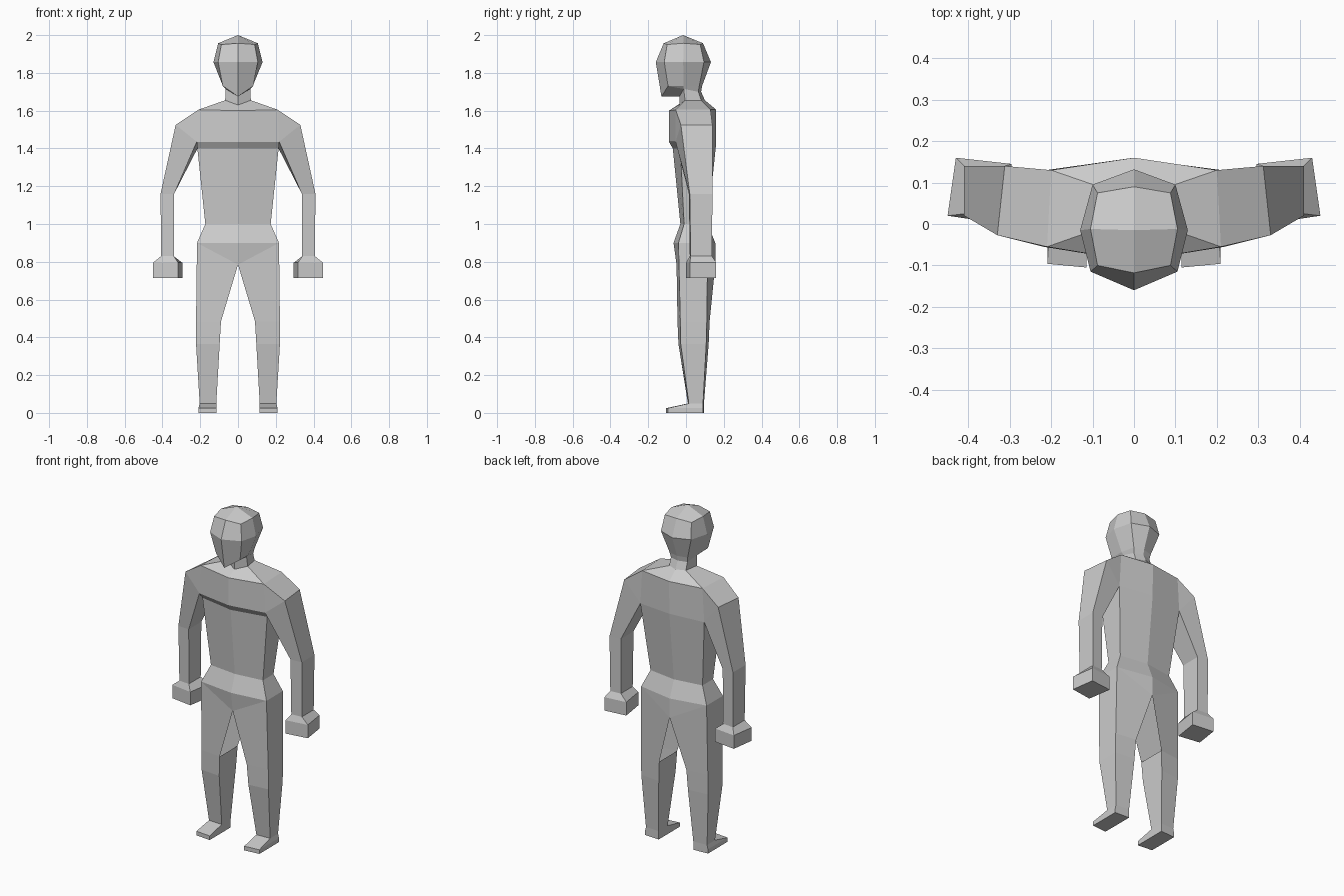
import bpy, bmesh

mat = bpy.data.materials.new("plain_grey")
mat.diffuse_color = (0.6, 0.6, 0.6, 1)


def loft(name, rings, closed=False, cap=False, skip=(), extra=(), sides=(1, -1)):
    """Skin half-body rings from top to bottom, once per side, and weld them."""
    bm = bmesh.new()
    n = len(rings[0])
    for s in sides:
        rows = [[bm.verts.new((s * x, y, z)) for x, y, z in r] for r in rings]

        def face(vs):
            bm.faces.new(vs if s > 0 else vs[::-1])

        for k in range(len(rows) - 1):
            a, b = rows[k], rows[k + 1]
            for i in range(n if closed else n - 1):
                if (k, i) not in skip:
                    j = (i + 1) % n
                    face([a[i], b[i], b[j], a[j]])
        if cap:
            face(rows[-1][::-1])
        # extra faces: a point followed by indices into the first ring
        for p, ids in extra:
            face([bm.verts.new((s * p[0], p[1], p[2]))] + [rows[0][i] for i in ids])
    bmesh.ops.remove_doubles(bm, verts=bm.verts, dist=0.0005)
    me = bpy.data.meshes.new(name)
    bm.to_mesh(me)
    bm.free()
    me.materials.append(mat)
    ob = bpy.data.objects.new(name, me)
    bpy.context.collection.objects.link(ob)
    return ob


# Head and neck: front centre, front side, side, back side, back centre
crown = (0, -0.015, 2.0)
loft("head", [
    [(0, -0.118, 1.957), (0.088, -0.1, 1.95), (0.105, -0.012, 1.957),
     (0.088, 0.075, 1.95), (0, 0.09, 1.957)],
    [(0, -0.16, 1.857), (0.105, -0.115, 1.857), (0.13, -0.015, 1.857),
     (0.1, 0.095, 1.857), (0, 0.132, 1.857)],
    [(0, -0.13, 1.675), (0.08, -0.095, 1.73), (0.078, -0.012, 1.73),
     (0.06, 0.07, 1.73), (0, 0.085, 1.73)],
    [(0, -0.035, 1.675), (0.065, -0.012, 1.715), (0.065, -0.012, 1.715),
     (0.055, 0.065, 1.7), (0, 0.08, 1.7)],
    [(0, -0.035, 1.63), (0.068, -0.005, 1.655), (0.068, -0.005, 1.655),
     (0.055, 0.08, 1.655), (0, 0.1, 1.655)],
], extra=[(crown, (0, 1, 2)), (crown, (2, 3, 4))])

# Torso: front centre, front side, back side, back centre
hip_front, hip_back = (0.217, -0.04, 0.9), (0.217, 0.115, 0.9)
crotch_front, crotch_back = (0, -0.05, 0.785), (0, 0.155, 0.785)
top_front, top_back = (0.21, -0.055, 1.605), (0.2, 0.13, 1.605)
pit_front, pit_back = (0.218, -0.055, 1.435), (0.212, 0.13, 1.405)
spine = (0, 0.158, 1.41)
loft("torso", [
    [(0, -0.035, 1.63), (0.068, -0.005, 1.655), (0.055, 0.08, 1.655), (0, 0.1, 1.655)],
    [(0, -0.09, 1.6), top_front, top_back, (0, 0.16, 1.605)],
    [(0, -0.09, 1.435), pit_front, pit_back, spine],
    [(0, -0.07, 1.4), (0.215, -0.03, 1.4), pit_back, spine],
    [(0, -0.03, 1.0), (0.173, -0.01, 1.0), (0.173, 0.09, 1.0), (0, 0.115, 1.0)],
    [(0, -0.066, 0.9), hip_front, hip_back, (0, 0.155, 0.9)],
    [crotch_front, hip_front, hip_back, crotch_back],
], skip={(1, 1)})


def box_ring(x0, x1, yf0, yf1, yb1, yb0, z):
    """Inner front, outer front, outer back, inner back."""
    return [(x0, yf0, z), (x1, yf1, z), (x1, yb1, z), (x0, yb0, z)]


# Hand outline, slightly turned
palm = [(0.317, 0.0), (0.45, 0.02), (0.43, 0.16), (0.295, 0.145)]

for side, s in (("left", 1), ("right", -1)):
    # Arm from shoulder to fist
    loft("arm_" + side, [
        [pit_front, top_front, top_back, pit_back],
        [pit_front, (0.33, -0.027, 1.525), (0.312, 0.14, 1.525), pit_back],
        box_ring(0.338, 0.41, 0.015, 0.02, 0.14, 0.135, 1.16),
        box_ring(0.34, 0.407, 0.02, 0.025, 0.137, 0.132, 0.83),
        [(x, y, 0.795) for x, y in palm],
        [(x, y, 0.715) for x, y in palm],
    ], closed=True, cap=True, sides=(s,))

    # Leg from crotch to foot
    loft("leg_" + side, [
        [crotch_front, hip_front, hip_back, crotch_back],
        box_ring(0.09, 0.222, -0.045, -0.03, 0.11, 0.125, 0.485),
        box_ring(0.097, 0.222, -0.04, -0.028, 0.107, 0.12, 0.365),
        box_ring(0.115, 0.203, 0.01, 0.015, 0.09, 0.095, 0.05),
        box_ring(0.115, 0.209, -0.105, -0.096, 0.09, 0.095, 0.025),
        box_ring(0.115, 0.209, -0.105, -0.096, 0.09, 0.095, 0.0),
    ], closed=True, cap=True, skip={(0, 3)}, sides=(s,))
